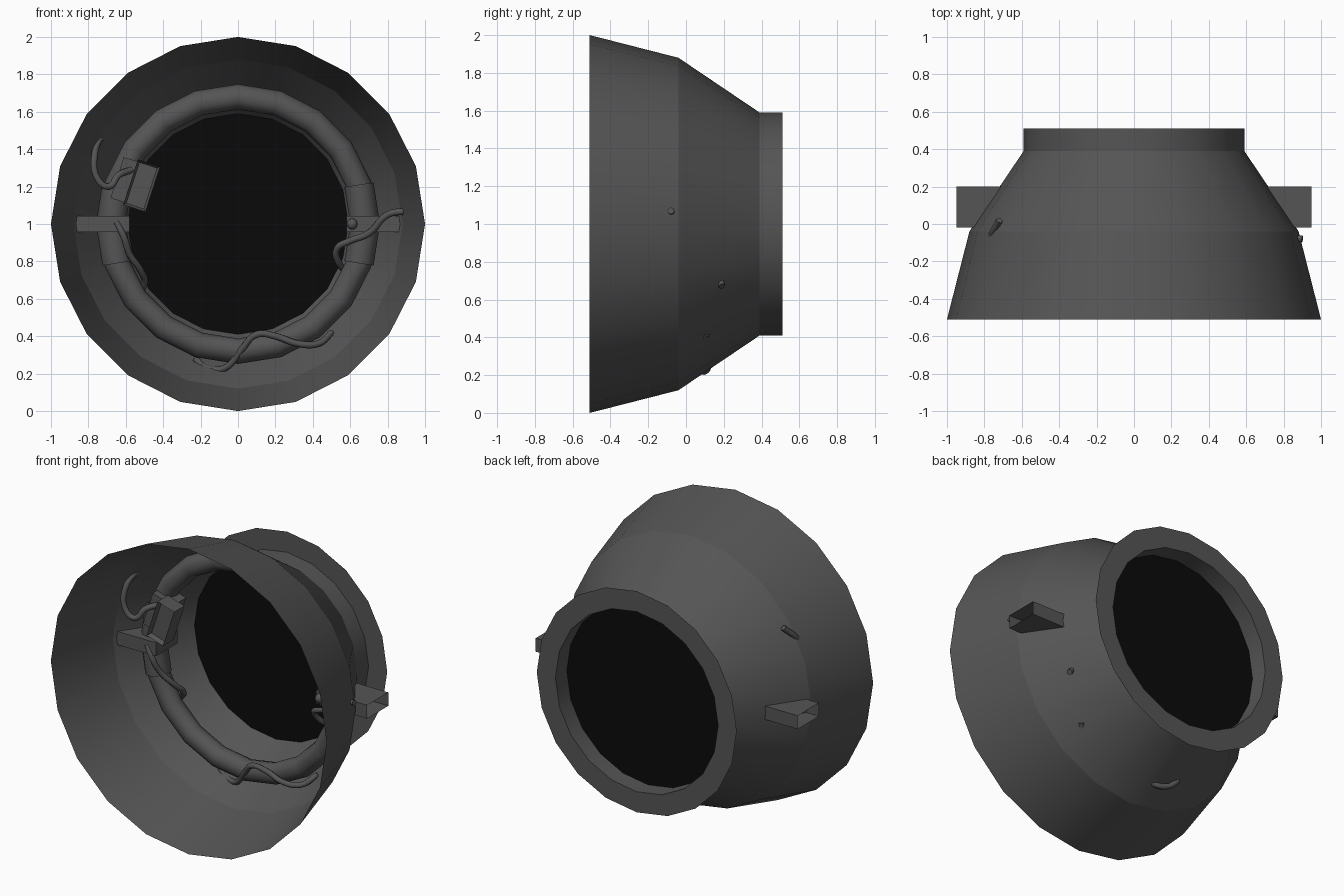
import bpy, bmesh, math
from mathutils import Vector, Matrix

if "Cube" in bpy.data.objects:
    bpy.data.objects.remove(bpy.data.objects["Cube"])

def material(name, v):
    m = bpy.data.materials.new(name)
    m.diffuse_color = (v, v, v, 1)
    m.use_nodes = True
    m.node_tree.nodes["Principled BSDF"].inputs["Base Color"].default_value = m.diffuse_color
    return m

GREY = material("dark_grey", 0.09)
BLACK = material("black", 0.003)
SIDES = 20

def finish(ob, mat=GREY, angle=None):
    ob.data.materials.append(mat)
    if angle:
        bpy.ops.object.select_all(action='DESELECT')
        ob.select_set(True)
        bpy.context.view_layer.objects.active = ob
        bpy.ops.object.shade_smooth_by_angle(angle=math.radians(angle))
    return ob

def from_bmesh(name, bm, mat=GREY, angle=None):
    me = bpy.data.meshes.new(name)
    bm.to_mesh(me)
    bm.free()
    ob = bpy.data.objects.new(name, me)
    bpy.context.collection.objects.link(ob)
    return finish(ob, mat, angle)

def lathe(name, profile, mat=GREY, angle=19):
    # profile of (radius, y) turned about the y axis at z = 1
    bm = bmesh.new()
    rings = []
    for r, y in profile:
        rings.append([bm.verts.new((r * math.sin(2 * math.pi * i / SIDES), y,
                                    1 + r * math.cos(2 * math.pi * i / SIDES))) for i in range(SIDES)])
    for a, b in zip(rings, rings[1:]):
        for i in range(SIDES):
            j = (i + 1) % SIDES
            bm.faces.new((a[i], b[i], b[j], a[j]))
    if len(rings) == 1:
        bm.faces.new(rings[0])
    bmesh.ops.recalc_face_normals(bm, faces=bm.faces)
    return from_bmesh(name, bm, mat, angle)

def tube(name, points, radius, smooth=True, sides=8):
    # swept tube along a path, rounded through its points when smooth
    cu = bpy.data.curves.new(name, 'CURVE')
    cu.dimensions = '3D'
    cu.bevel_depth = radius
    cu.bevel_resolution = sides // 2 - 2
    cu.resolution_u = 5
    cu.use_fill_caps = True
    if smooth:
        sp = cu.splines.new('BEZIER')
        sp.bezier_points.add(len(points) - 1)
        for bp, p in zip(sp.bezier_points, points):
            bp.co = p
            bp.handle_left_type = bp.handle_right_type = 'AUTO'
    else:
        sp = cu.splines.new('POLY')
        sp.points.add(len(points) - 1)
        for pt, p in zip(sp.points, points):
            pt.co = (*p, 1)
    ob = bpy.data.objects.new(name, cu)
    bpy.context.collection.objects.link(ob)
    bpy.ops.object.select_all(action='DESELECT')
    ob.select_set(True)
    bpy.context.view_layer.objects.active = ob
    bpy.ops.object.convert(target='MESH')
    return finish(bpy.context.object, GREY, 50)

# funnel shell, neck and flat rear flange
lathe("funnel_shell", [(1, -.51), (.88, -.04), (.59, .39), (.59, .51)])
lathe("rear_flange", [(.59, .51), (.725, .51)])
lathe("dark_opening", [(.59, .392)], BLACK, None)

# inner ring pipe
RING_R, RING_Y = .68, .1
bpy.ops.mesh.primitive_torus_add(major_segments=SIDES, minor_segments=10, major_radius=RING_R,
                                 minor_radius=.068, location=(0, RING_Y, 1),
                                 rotation=(math.pi / 2, 0, 0))
ring = bpy.context.object
ring.name = "ring_pipe"
finish(ring, GREY, 50)

# pipe sleeves and open-ended side brackets
for side, label in ((1, "right"), (-1, "left")):
    arc = [math.radians(a) for a in (-18, 0, 18)]
    tube(label + "_sleeve", [(side * RING_R * math.cos(a), RING_Y, 1 + RING_R * math.sin(a))
                             for a in arc], .079, False, 12)
    bm = bmesh.new()
    bmesh.ops.create_cube(bm, size=1, matrix=Matrix.Translation((side * .765, .09, 1))
                          @ Matrix.Diagonal((.37, .22, .088, 1)))
    ends = [f for f in bm.faces if f.normal.x * side > .9]
    bmesh.ops.delete(bm, geom=ends, context='FACES_ONLY')
    from_bmesh(label + "_bracket", bm)

# control box with recessed front panel, and its mounting block
def box(name, size, centre, inset=0):
    bm = bmesh.new()
    bmesh.ops.create_cube(bm, size=1, matrix=Matrix.Diagonal((*size, 1)))
    if inset:
        front = [f for f in bm.faces if f.normal.y < -.9]
        bmesh.ops.inset_region(bm, faces=front, thickness=inset)
        bmesh.ops.translate(bm, verts=front[0].verts, vec=(0, .03, 0))
    bm.transform(Matrix.Translation(centre) @ Matrix.Rotation(math.radians(18), 4, 'Y'))
    from_bmesh(name, bm)

box("control_box", (.125, .11, .255), (-.515, -.015, 1.205), .018)
box("box_mount", (.15, .14, .23), (-.575, .06, 1.225))

# bolt on the right bracket
bpy.ops.mesh.primitive_uv_sphere_add(segments=10, ring_count=6, radius=.03, location=(.61, -.025, 1))
bolt = bpy.context.object
bolt.name = "bolt"
finish(bolt, GREY, 50)

# loose cables
tube("box_cable", [(-.72, .02, 1.49), (-.765, -.07, 1.38), (-.75, -.09, 1.24), (-.69, -.08, 1.2),
                   (-.64, -.05, 1.26), (-.57, 0, 1.29)], .018)
tube("left_cable", [(-.65, -.01, 1.01), (-.61, -.015, .93), (-.58, .02, .84), (-.52, .08, .75),
                    (-.5, .15, .68), (-.56, .2, .6)], .018)
tube("right_cable", [(.9, -.08, 1.07), (.8, -.07, 1.05), (.7, -.03, .95), (.6, 0, .91),
                     (.53, .03, .87), (.54, .09, .79), (.6, .17, .73), (.66, .19, .67)], .018)
tube("lower_cable", [(-.23, .13, .28), (-.17, .11, .23), (-.07, .08, .23), (.02, .04, .33),
                     (.1, .01, .41), (.2, .01, .4), (.32, .01, .36), (.43, .04, .36),
                     (.5, .11, .42)], .018)
